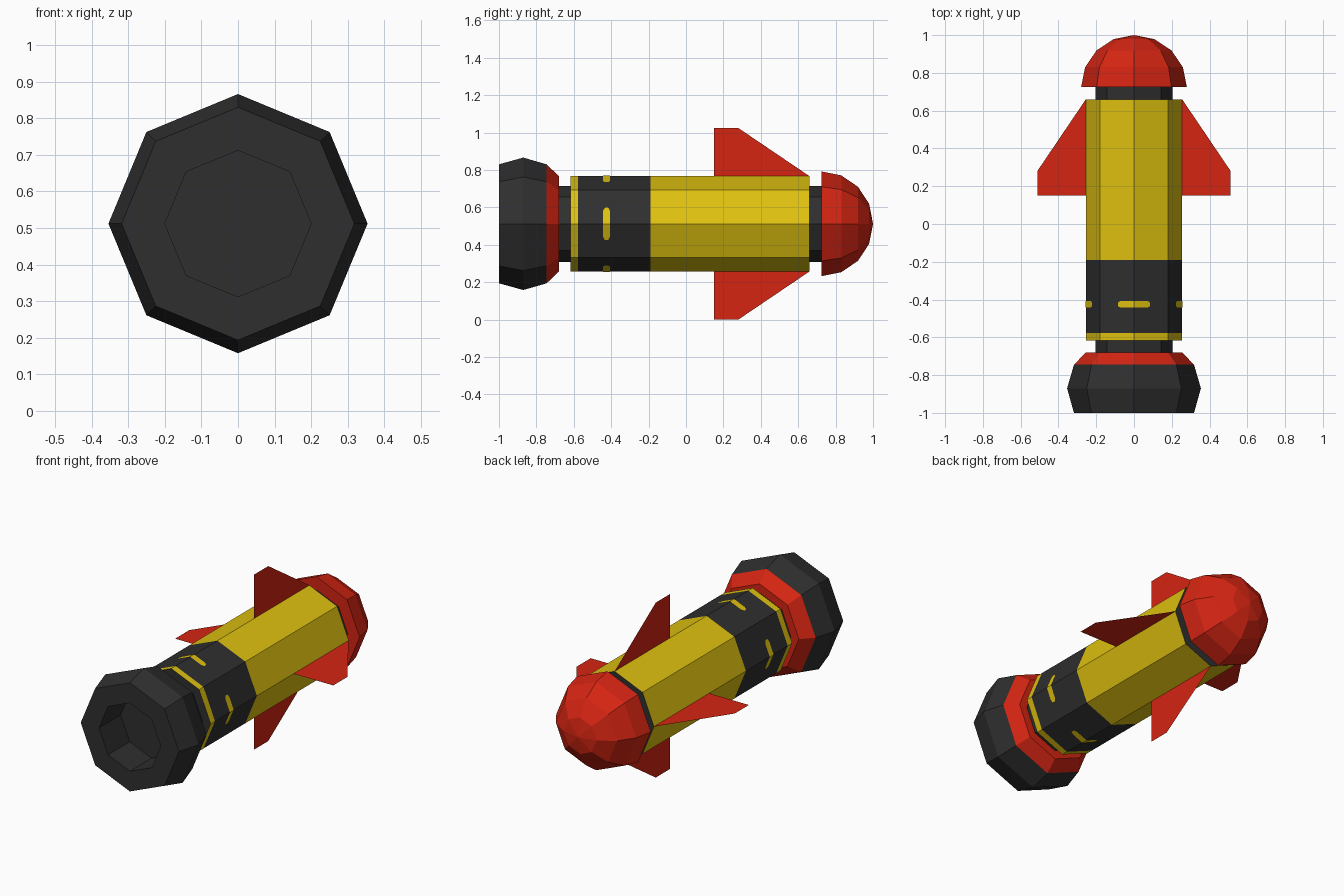
import bpy, bmesh, math
from mathutils import Matrix

if "Cube" in bpy.data.objects:
    bpy.data.objects.remove(bpy.data.objects["Cube"])

AXIS_Z = 0.512      # height of the long axis
SIDES = 8
R = 0.255           # body radius


def material(name, rgb):
    m = bpy.data.materials.new(name)
    m.diffuse_color = (*rgb, 1)
    m.use_nodes = True
    m.node_tree.nodes["Principled BSDF"].inputs["Base Color"].default_value = m.diffuse_color
    return m


DARK = material("charcoal", (0.028, 0.028, 0.028))
YELLOW = material("yellow", (0.73, 0.53, 0.005))
RED = material("red", (0.66, 0.018, 0.006))


def finish(name, bm, mats):
    me = bpy.data.meshes.new(name)
    bm.to_mesh(me)
    bm.free()
    for m in mats:
        me.materials.append(m)
    ob = bpy.data.objects.new(name, me)
    ob.location.z = AXIS_Z
    bpy.context.collection.objects.link(ob)
    return ob


def lathe(name, profile, mats, colours=None):
    """Spin (radius, y) points about y; colours gives a slot per profile segment."""
    bm = bmesh.new()
    rings = []
    for r, y in profile:
        n = SIDES if r > 0 else 1
        rings.append([bm.verts.new((r * math.cos(i * math.tau / SIDES), y,
                                    r * math.sin(i * math.tau / SIDES))) for i in range(n)])
    for s, (a, b) in enumerate(zip(rings, rings[1:])):
        for i in range(SIDES):
            j = (i + 1) % SIDES
            ring = [a[i % len(a)], a[j % len(a)], b[j % len(b)], b[i % len(b)]]
            f = bm.faces.new(list(dict.fromkeys(ring)))
            f.material_index = colours[s] if colours else 0
    bmesh.ops.recalc_face_normals(bm, faces=bm.faces)
    return finish(name, bm, mats)


def four_around(name, polygons, mat):
    """Repeat flat (x, y, z) polygons at the four quarter turns about y."""
    bm = bmesh.new()
    for k in range(4):
        turn = Matrix.Rotation(k * math.pi / 2, 3, 'Y')
        for poly in polygons:
            verts = [bm.verts.new(p) for p in poly]
            bm.faces.new(verts)
            bmesh.ops.rotate(bm, verts=verts, matrix=turn)
    return finish(name, bm, [mat])


# Body tube: dark end caps, yellow rim, dark band, yellow main section
lathe("body", [(0, -0.617), (R, -0.617), (R, -0.577), (R, -0.19), (R, 0.66), (0, 0.66)],
      [YELLOW, DARK], [1, 0, 1, 0, 1])

# Necks joining the body to the nose and the base
lathe("rear_neck", [(0.203, 0.65), (0.203, 0.735)], [DARK])
lathe("front_neck", [(0.203, -0.69), (0.203, -0.61)], [DARK])

# Domed nose with a flat underside
dome = [(0.28 * math.cos(math.radians(a)), 0.725 + 0.275 * math.sin(math.radians(a)))
        for a in (0, 22.5, 45, 67.5)]
lathe("nose", [(0, 0.725)] + dome + [(0, 1.0)], [RED])

# Flared base with a red collar and a recessed opening
lathe("base", [(0, -0.80), (0.20, -0.80), (0.20, -1.0), (0.318, -1.0), (0.354, -0.87),
               (0.318, -0.745), (0.255, -0.68), (0, -0.68)],
      [DARK, RED], [0, 0, 0, 0, 0, 1, 1])

# Four sheet fins
four_around("fins", [[(0, 0.66, R), (0, 0.28, 0.512), (0, 0.15, 0.512), (0, 0.15, R)]], RED)


# Yellow dashes folded over the four axis edges
def half_dash(side):
    pts = [(0, -0.018), (0.07, -0.018), (0.086, -0.009), (0.086, 0.009), (0.07, 0.018), (0, 0.018)]
    poly = [(side * x, -0.425 + y, R + 0.003 - x * math.tan(math.pi / 8)) for x, y in pts]
    return poly if side > 0 else poly[::-1]


four_around("dashes", [half_dash(1), half_dash(-1)], YELLOW)
